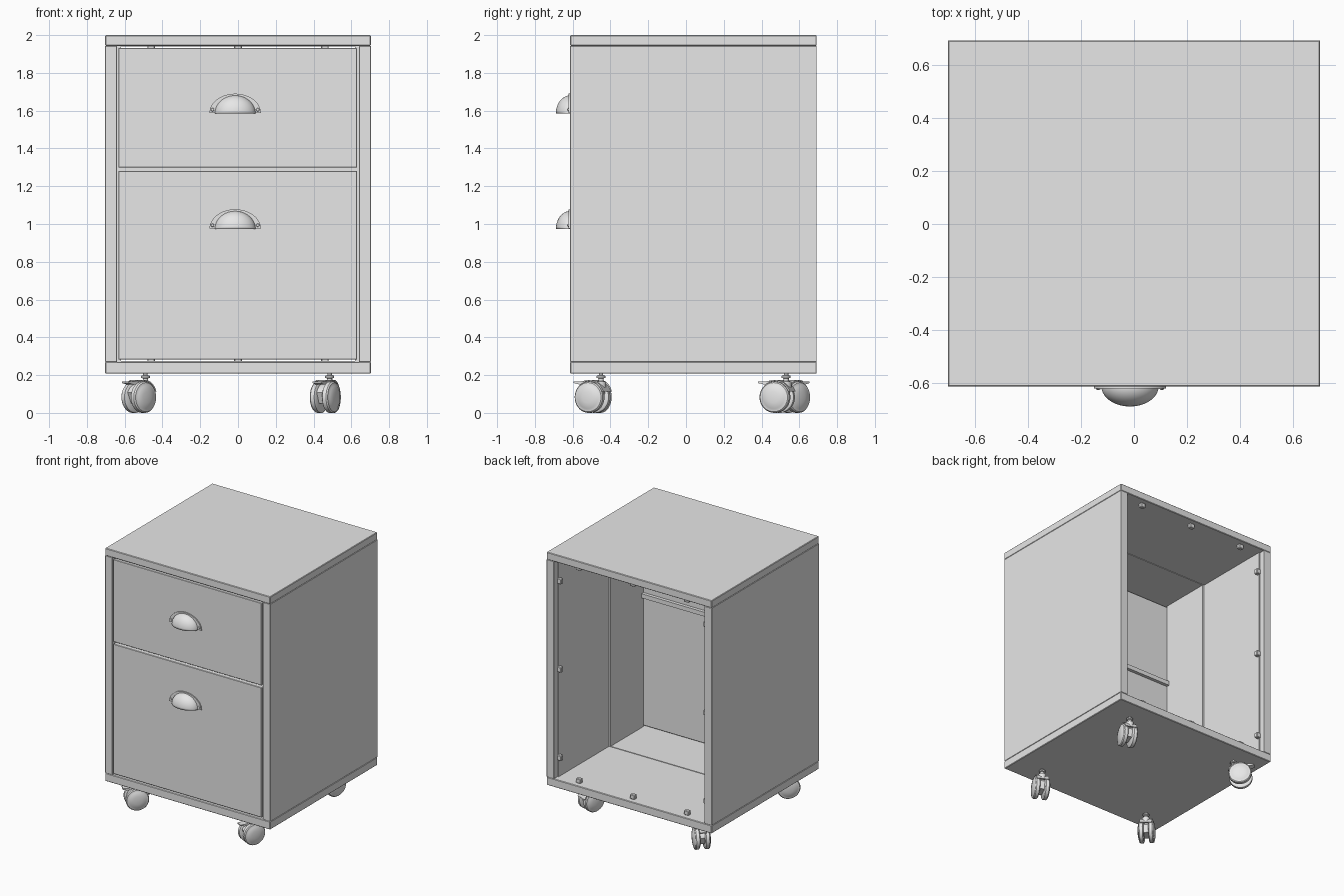
import bpy, bmesh, math
from mathutils import Matrix, Vector

if "Cube" in bpy.data.objects:
    bpy.data.objects.remove(bpy.data.objects["Cube"])

grey = bpy.data.materials.new("light_grey")
grey.use_nodes = True
grey.diffuse_color = (0.8, 0.8, 0.8, 1)
grey.node_tree.nodes["Principled BSDF"].inputs["Base Color"].default_value = (0.8, 0.8, 0.8, 1)


def finish(name, bm, matrix=None, smooth=False):
    """Turn a bmesh into a named object."""
    bmesh.ops.recalc_face_normals(bm, faces=bm.faces)
    mesh = bpy.data.meshes.new(name)
    bm.to_mesh(mesh)
    bm.free()
    mesh.materials.append(grey)
    ob = bpy.data.objects.new(name, mesh)
    bpy.context.collection.objects.link(ob)
    if matrix:
        ob.matrix_world = matrix
    if smooth:
        bpy.ops.object.select_all(action='DESELECT')
        ob.select_set(True)
        bpy.context.view_layer.objects.active = ob
        bpy.ops.object.shade_smooth_by_angle(angle=math.radians(40))
    return ob


def box(name, lo, hi, bevel=0.0, matrix=None):
    """Box between two corners, with an optional small chamfer."""
    lo, hi = Vector(lo), Vector(hi)
    bm = bmesh.new()
    bmesh.ops.create_cube(bm, size=1)
    for v in bm.verts:
        v.co = (lo + hi) / 2 + v.co * (hi - lo)
    ob = finish(name, bm, matrix)
    if bevel:
        mod = ob.modifiers.new("chamfer", 'BEVEL')
        mod.width = bevel
        mod.segments = 1
    return ob


def lathe(name, profile, matrix, steps=32):
    """Spin (radius, height) points about the local z axis."""
    bm = bmesh.new()
    verts = [bm.verts.new((r, 0, h)) for r, h in profile]
    edges = [bm.edges.new(pair) for pair in zip(verts, verts[1:])]
    bmesh.ops.spin(bm, geom=verts + edges, cent=(0, 0, 0), axis=(0, 0, 1),
                   angle=math.tau, steps=steps)
    bmesh.ops.remove_doubles(bm, verts=bm.verts, dist=0.0002)
    return finish(name, bm, matrix, True)


def prism(name, outline, x0, x1, matrix, smooth=True):
    """Extrude a (y, z) outline along x."""
    bm = bmesh.new()
    face = bm.faces.new([bm.verts.new((x0, y, z)) for y, z in outline])
    new = bmesh.ops.extrude_face_region(bm, geom=[face])["geom"]
    bmesh.ops.translate(bm, vec=(x1 - x0, 0, 0),
                        verts=[v for v in new if isinstance(v, bmesh.types.BMVert)])
    return finish(name, bm, matrix, smooth)


# Cabinet shell, open at the back
W, FRONT, BACK, INNER = 0.703, -0.613, 0.692, 0.64
FLOOR, CEILING = 0.27, 1.943
box("top_panel", (-W, FRONT, CEILING), (W, BACK, 2), 0.004)
box("bottom_panel", (-W, FRONT, 0.208), (W, BACK, FLOOR), 0.004)
for side, s in (("left", 1), ("right", -1)):
    box(side + "_side_panel", (min(s * INNER, s * W), FRONT, FLOOR),
        (max(s * INNER, s * W), BACK, CEILING), 0.002)
    # Stepped inner linings
    for part, y0, y1, t in (("rear", 0.03, 0.645, 0.006), ("front", -0.37, 0.03, 0.02)):
        xs = sorted((s * INNER, s * (INNER - t)))
        box(side + "_" + part + "_lining", (xs[0], y0, FLOOR), (xs[1], y1, CEILING))
    # Back panel clips on the side walls
    for z in (0.42, 1.1, 1.78):
        xs = sorted((s * INNER, s * 0.605))
        box(side + "_clip", (xs[0], 0.625, z - 0.02), (xs[1], 0.655, z + 0.02), 0.004)
for name, z0, z1 in (("floor", FLOOR, FLOOR + 0.035), ("ceiling", CEILING - 0.035, CEILING)):
    for x in (-0.46, 0, 0.46):
        box(name + "_clip", (x - 0.02, 0.625, z0), (x + 0.02, 0.655, z1), 0.004)
box("floor_lining", (-INNER, -0.37, FLOOR), (INNER, 0.03, FLOOR + 0.004))
box("ceiling_lining", (-INNER, -0.37, CEILING - 0.004), (INNER, 0.03, CEILING))

# Drawers and the rail behind the gap between them
box("upper_drawer", (-0.633, FRONT, 1.298), (0.63, -0.37, 1.932), 0.003)
box("lower_drawer", (-0.633, FRONT, 0.282), (0.63, -0.37, 1.281), 0.003)
box("drawer_rail", (-INNER, -0.375, 1.272), (INNER, -0.345, 1.305))


# Cup pulls
def cup_pull(name, z0):
    place = Matrix.Translation((-0.015, FRONT, z0))
    # Hollow quarter-ellipsoid hood
    bm = bmesh.new()
    rows, cols = 20, 10
    grid = []
    for i in range(rows + 1):
        a = math.pi * i / rows
        row = []
        for j in range(cols + 1):
            b = math.pi / 2 * j / cols
            row.append(bm.verts.new((0.108 * math.cos(a),
                                     -0.076 * math.sin(a) * math.cos(b),
                                     0.096 * math.sin(a) * math.sin(b))))
        grid.append(row)
    for r0, r1 in zip(grid, grid[1:]):
        for j in range(cols):
            bm.faces.new((r0[j], r0[j + 1], r1[j + 1], r1[j]))
    bmesh.ops.remove_doubles(bm, verts=bm.verts, dist=0.0002)
    hood = finish(name + "_hood", bm, place, True)
    # Outside faces point away from the drawer
    out = hood.data.polygons[len(hood.data.polygons) // 2]
    if out.normal.dot(out.center) < 0:
        hood.data.flip_normals()
    mod = hood.modifiers.new("wall", 'SOLIDIFY')
    mod.thickness = 0.005
    mod.offset = -1
    # Flange rim that follows the hood and widens to the screw ears
    bm = bmesh.new()
    rings = []
    for i in range(25):
        a = math.pi * i / 24
        c, s = math.cos(a), math.sin(a)
        rings.append([bm.verts.new((k * c, y, h * s + 0.002)) for k, h, y in
                      ((0.095, 0.084, 0), (0.136, 0.103, 0),
                       (0.136, 0.103, -0.008), (0.095, 0.084, -0.008))])
    for p, q in zip(rings, rings[1:]):
        for j in range(4):
            k = (j + 1) % 4
            bm.faces.new((p[j], p[k], q[k], q[j]))
    bm.faces.new(rings[0])
    bm.faces.new(rings[-1])
    finish(name + "_flange", bm, place, True)
    for x in (-0.12, 0.12):
        turn = place @ Matrix.Translation((x, -0.006, 0.02)) @ Matrix.Rotation(math.pi / 2, 4, 'X')
        lathe(name + "_screw", [(0, 0.008), (0.007, 0.006), (0.01, 0)], turn, 16)


cup_pull("upper_handle", 1.585)
cup_pull("lower_handle", 0.973)


# Twin-wheel casters: axle along local x, trailing toward local -y
R, TRAIL = 0.083, -0.05


def caster(name, x, y, angle):
    place = Matrix.Translation((x, y, 0)) @ Matrix.Rotation(math.radians(angle), 4, 'Z')
    # Swivel stem with collars
    lathe(name + "_stem", [(0, 0.12), (0.028, 0.12), (0.028, 0.165), (0.014, 0.17),
                           (0.014, 0.183), (0.024, 0.186), (0.024, 0.196),
                           (0.012, 0.2), (0.012, 0.21)], place, 20)
    # Domed wheels
    for s in (-1, 1):
        turn = place @ Matrix.Translation((0, TRAIL, R)) @ Matrix.Rotation(s * math.pi / 2, 4, 'Y')
        lathe(name + "_wheel", [(0, 0.018), (0.074, 0.018), (R, 0.024), (R, 0.046),
                                (0.077, 0.053), (0.066, 0.054), (0.06, 0.058),
                                (0.03, 0.063), (0, 0.065)], turn, 36)
    # Centre housing and curved fender above the wheels
    arc = [math.radians(20 + 10 * i) for i in range(15)]

    def ring(r):
        return [(TRAIL + r * math.cos(a), R + r * math.sin(a)) for a in arc]

    prism(name + "_housing", ring(0.07) + [(TRAIL - 0.04, 0.05), (0, 0.05)], -0.017, 0.017, place)
    prism(name + "_fender", ring(0.092)[:10] + ring(0.085)[:10][::-1], -0.045, 0.045, place)
    # Brake lever
    prism(name + "_brake_lever", [(-0.06, 0.155), (-0.115, 0.15), (-0.15, 0.158),
                                  (-0.15, 0.166), (-0.11, 0.166), (-0.06, 0.175)],
          -0.025, 0.025, place, False)


caster("front_left_caster", 0.485, -0.45, -27)
caster("front_right_caster", -0.49, -0.45, -45)
caster("rear_left_caster", 0.485, 0.53, -20)
caster("rear_right_caster", -0.49, 0.53, 225)
